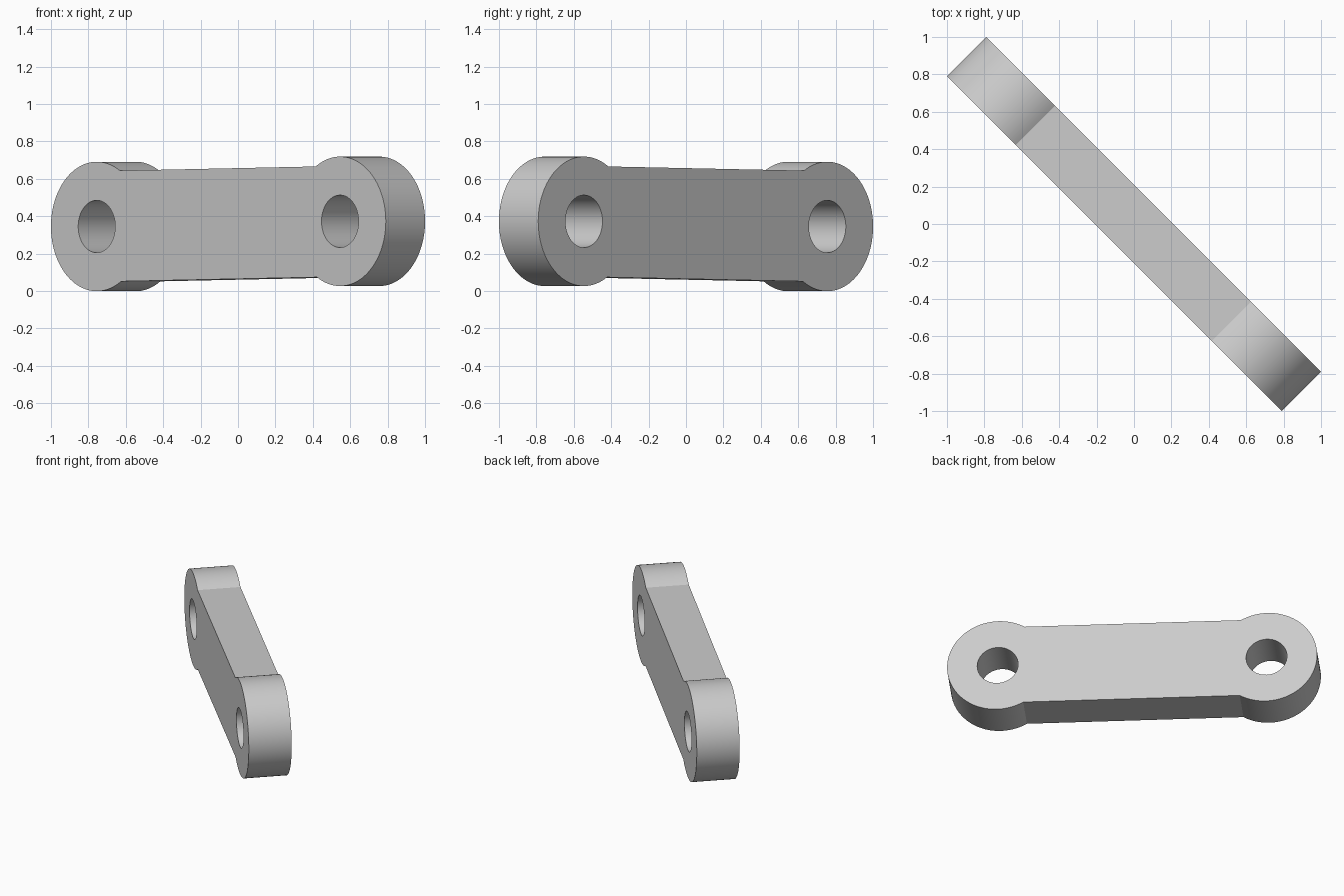
import bpy, bmesh
from math import asin, atan2, cos, sin, pi, radians
from mathutils import Matrix, Vector

cube = bpy.data.objects.get("Cube")
if cube:
    bpy.data.objects.remove(cube, do_unlink=True)

EYE_X = 0.92        # eye centre to middle of the link
EYE_R = 0.346
HOLE_R = 0.14
BAR_HALF = 0.296    # half height of the bar
THICK = 0.297
CENTRE_Z = 0.359
TILT = 0.015

steel = bpy.data.materials.new("light grey metal")
grey = (0.6, 0.6, 0.6, 1)
steel.diffuse_color = grey
steel.use_nodes = True
steel.node_tree.nodes["Principled BSDF"].inputs["Base Color"].default_value = grey


def arc(cx, radius, start, end, count):
    """Points on an arc around (cx, 0), both ends included."""
    angles = [start + (end - start) * i / (count - 1) for i in range(count)]
    return [Vector((cx + radius * cos(a), radius * sin(a), -THICK / 2)) for a in angles]


def add_loop(bm, points):
    verts = [bm.verts.new(p) for p in points]
    return [bm.edges.new((verts[i - 1], verts[i])) for i in range(len(verts))]


# Outline: two round eyes joined by a narrower bar, with a hole in each eye
bm = bmesh.new()
meet = asin(BAR_HALF / EYE_R)
outline = arc(EYE_X, EYE_R, meet - pi, pi - meet, 80)
outline += arc(-EYE_X, EYE_R, meet, 2 * pi - meet, 80)
edges = add_loop(bm, outline)
for side in (-1, 1):
    edges += add_loop(bm, arc(side * EYE_X, HOLE_R, 0, 2 * pi, 65)[:-1])

# Fill the face and give it thickness
bmesh.ops.triangle_fill(bm, edges=edges, use_beauty=True)
result = bmesh.ops.extrude_face_region(bm, geom=bm.faces[:], use_keep_orig=True)
moved = [g for g in result["geom"] if isinstance(g, bmesh.types.BMVert)]
bmesh.ops.translate(bm, verts=moved, vec=(0, 0, THICK))
bmesh.ops.recalc_face_normals(bm, faces=bm.faces[:])

mesh = bpy.data.meshes.new("link_plate")
bm.to_mesh(mesh)
bm.free()
mesh.materials.append(steel)
link = bpy.data.objects.new("link_plate", mesh)
bpy.context.collection.objects.link(link)

# Stand it on edge, turned diagonally and slightly raised at one end
mesh.transform(Matrix.Translation((0, 0, CENTRE_Z))
               @ Matrix.Rotation(-pi / 4, 4, "Z")
               @ Matrix.Rotation(pi / 2, 4, "X")
               @ Matrix.Rotation(TILT, 4, "Z"))

bpy.ops.object.select_all(action="DESELECT")
link.select_set(True)
bpy.context.view_layer.objects.active = link
bpy.ops.object.shade_smooth_by_angle(angle=radians(25))
